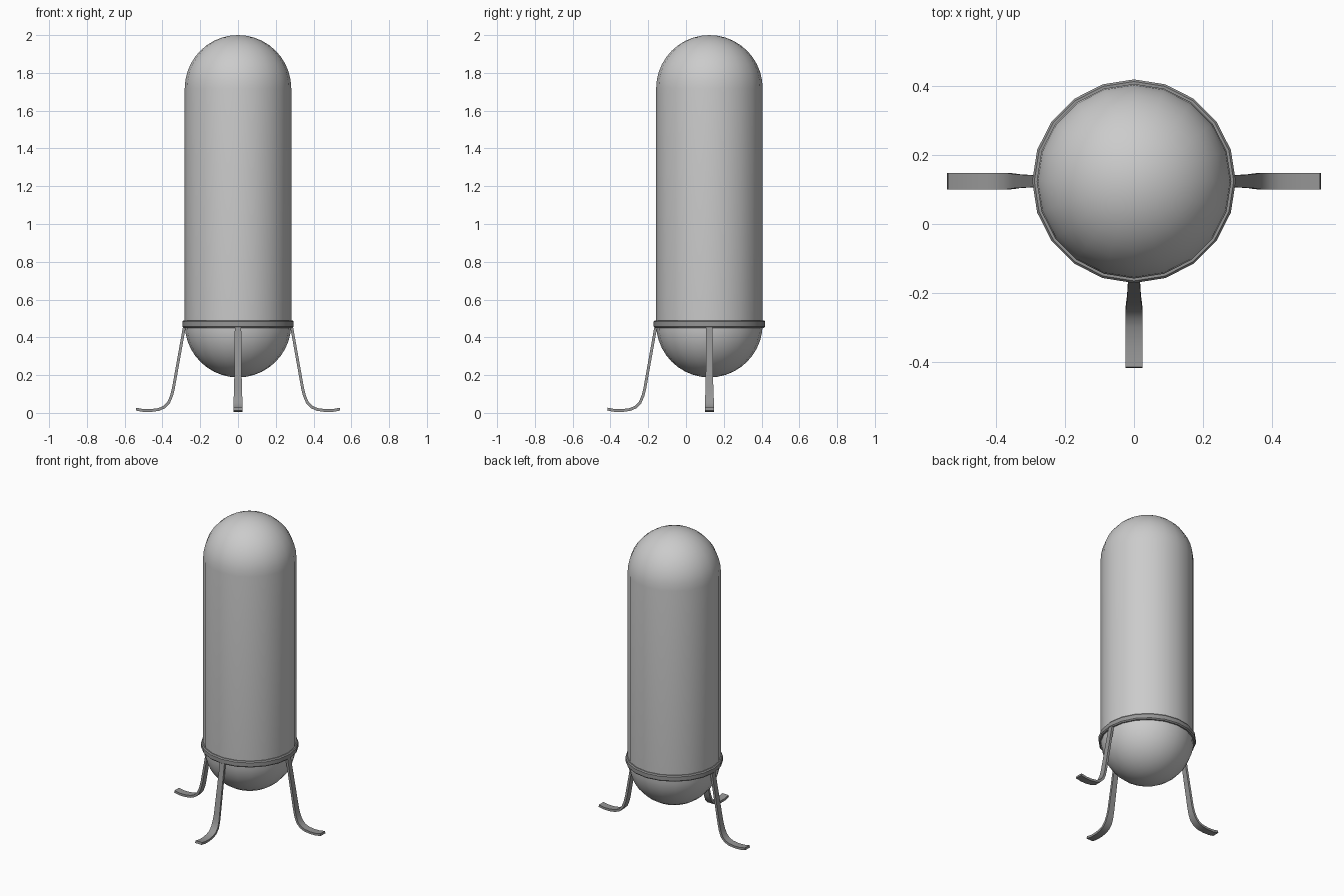
import bpy, bmesh, math
from mathutils import Vector, Matrix

cube = bpy.data.objects.get("Cube")
if cube:
    bpy.data.objects.remove(cube, do_unlink=True)

SIDES = 20
CENTRE = Vector((0, 0.124, 0))


def material(name, value):
    mat = bpy.data.materials.new(name)
    mat.use_nodes = True
    colour = (value, value, value, 1)
    mat.diffuse_color = colour
    mat.node_tree.nodes["Principled BSDF"].inputs["Base Color"].default_value = colour
    return mat


light_grey = material("light grey", 0.6)
dark_grey = material("dark grey", 0.3)


def add_object(name, bm, mat, angle):
    bmesh.ops.remove_doubles(bm, verts=bm.verts, dist=0.0005)
    bmesh.ops.recalc_face_normals(bm, faces=bm.faces)
    mesh = bpy.data.meshes.new(name)
    bm.to_mesh(mesh)
    bm.free()
    mesh.materials.append(mat)
    obj = bpy.data.objects.new(name, mesh)
    obj.location = CENTRE
    bpy.context.collection.objects.link(obj)
    bpy.ops.object.select_all(action="DESELECT")
    obj.select_set(True)
    bpy.context.view_layer.objects.active = obj
    bpy.ops.object.shade_smooth_by_angle(angle=math.radians(angle))
    return obj


def lathe(name, profile, mat, angle, closed=False):
    bm = bmesh.new()
    verts = [bm.verts.new((r, 0, z)) for r, z in profile]
    pairs = list(zip(verts, verts[1:]))
    if closed:
        pairs.append((verts[-1], verts[0]))
    edges = [bm.edges.new(p) for p in pairs]
    bmesh.ops.spin(bm, geom=verts + edges, cent=(0, 0, 0), axis=(0, 0, 1),
                   angle=math.tau, steps=SIDES, use_merge=True)
    return add_object(name, bm, mat, angle)


# Capsule tank: straight wall with a hemisphere at each end
RADIUS, LOW, HIGH, STEPS = 0.282, 0.47, 1.718, 10
arc = [math.pi / 2 * i / STEPS for i in range(STEPS + 1)]
bottom = [(RADIUS * math.sin(a), LOW - RADIUS * math.cos(a)) for a in arc]
top = [(RADIUS * math.cos(a), HIGH + RADIUS * math.sin(a)) for a in arc]
lathe("tank", bottom + top, light_grey, 40)

# Support ring with chamfered outer edges
lathe("support_ring", [(0.278, 0.45), (0.289, 0.45), (0.295, 0.457),
                       (0.295, 0.483), (0.289, 0.49), (0.278, 0.49)],
      dark_grey, 25, closed=True)

# Three flat bent legs, flaring slightly towards the foot
PATH = [(0.284, 0.455), (0.317, 0.27), (0.342, 0.13), (0.352, 0.09), (0.367, 0.055),
        (0.39, 0.031), (0.42, 0.018), (0.46, 0.0125), (0.5, 0.0125), (0.54, 0.02)]
THICK, TOP_WIDTH, FOOT_WIDTH = 0.015, 0.034, 0.048


def leg(name, turn):
    bm = bmesh.new()
    points = [Vector(p) for p in PATH]
    rings = []
    for i, p in enumerate(points):
        along = (points[min(i + 1, len(points) - 1)] - points[max(i - 1, 0)]).normalized()
        side = Vector((-along.y, along.x)) * THICK / 2
        t = min(1, i / 4)
        w = (TOP_WIDTH + (FOOT_WIDTH - TOP_WIDTH) * t) / 2
        corners = [(p + side, -w), (p + side, w), (p - side, w), (p - side, -w)]
        rings.append([bm.verts.new((q.x, y, q.y)) for q, y in corners])
    for a, b in zip(rings, rings[1:]):
        for k in range(4):
            n = (k + 1) % 4
            bm.faces.new((a[k], a[n], b[n], b[k]))
    bm.faces.new(rings[0])
    bm.faces.new(rings[-1])
    bmesh.ops.transform(bm, matrix=Matrix.Rotation(turn, 4, "Z"), verts=bm.verts)
    add_object(name, bm, dark_grey, 40)


for name, degrees in (("left_leg", 0), ("right_leg", 180), ("front_leg", -90)):
    leg(name, math.radians(degrees))
